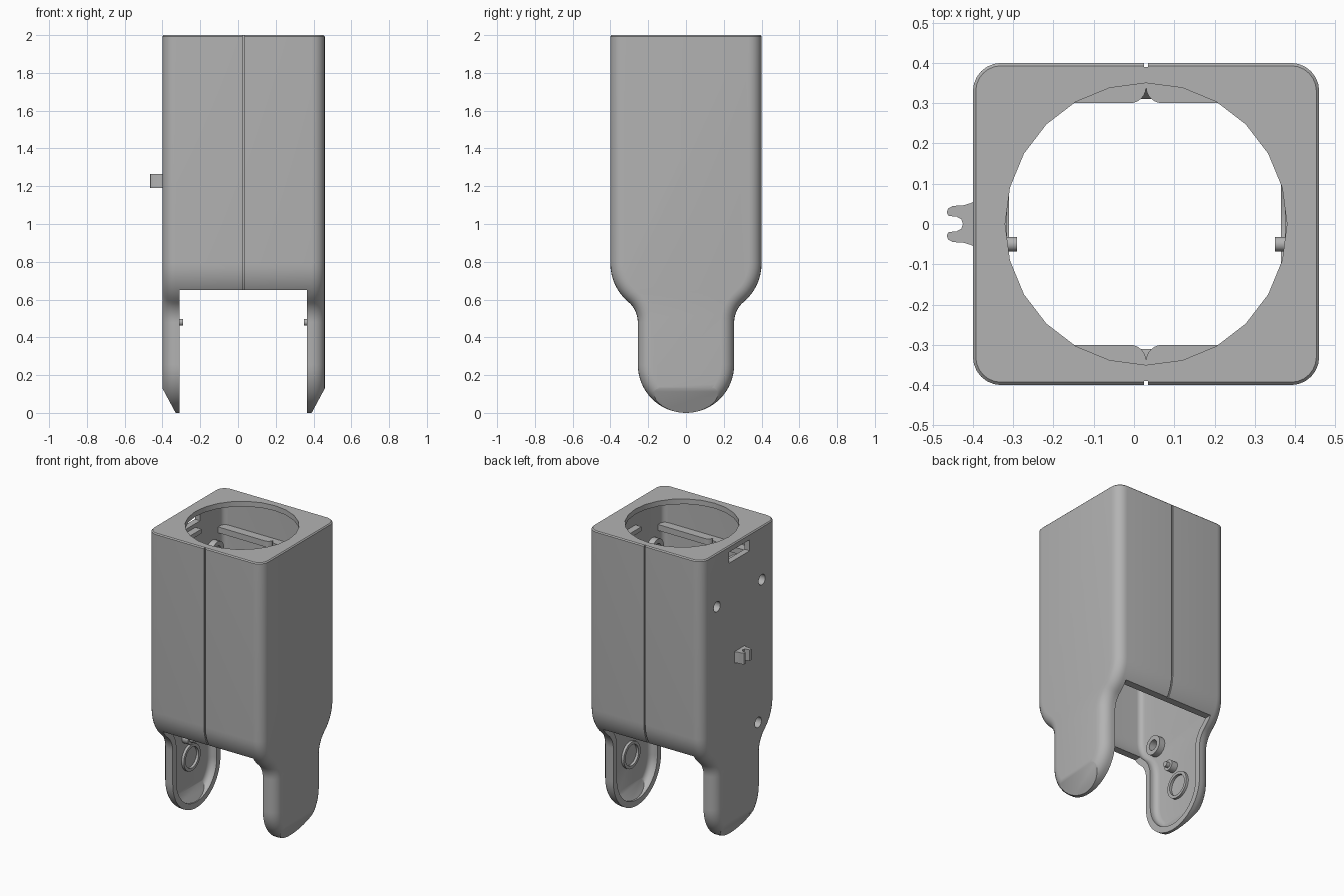
import bpy, bmesh
from math import sin, cos, pi, radians
from mathutils import Matrix, Vector

if "Cube" in bpy.data.objects:
    bpy.data.objects.remove(bpy.data.objects["Cube"])

MID = 0.03            # x of the centre plane
HALF = 0.43           # half width in x
WALL = 0.04

grey = bpy.data.materials.new("plain_grey")
grey.use_nodes = True
grey.diffuse_color = (0.45, 0.45, 0.45, 1)
grey.node_tree.nodes["Principled BSDF"].inputs["Base Color"].default_value = grey.diffuse_color


def finish(bm, name):
    bmesh.ops.recalc_face_normals(bm, faces=bm.faces)
    mesh = bpy.data.meshes.new(name)
    bm.to_mesh(mesh)
    bm.free()
    mesh.materials.append(grey)
    ob = bpy.data.objects.new(name, mesh)
    bpy.context.scene.collection.objects.link(ob)
    return ob


def smooth(ob, angle=32):
    bpy.ops.object.select_all(action="DESELECT")
    ob.select_set(True)
    bpy.context.view_layer.objects.active = ob
    bpy.ops.object.shade_smooth_by_angle(angle=radians(angle))


def side_profile(d):
    """Side outline (y, z), moved inward by d: round foot, S-shaped shoulder, tall body."""
    foot, theta = 0.255, radians(50.1)
    pts = []
    for i in range(17):
        a = pi / 2 * i / 16
        pts.append(((foot - d) * sin(a), foot - (foot - d) * cos(a)))
    r1, r2 = 0.14 + d, 0.264 - d
    for i in range(9):
        a = theta * i / 8
        pts.append((foot + 0.14 - r1 * cos(a), 0.48 + r1 * sin(a)))
    for i in range(1, 9):
        a = theta * (1 - i / 8)
        pts.append((0.136 + r2 * cos(a), 0.79 - r2 * sin(a)))
    pts.append((0.4 - d, 2.3))
    return pts + [(-y, z) for y, z in reversed(pts[1:])]


def loft(half, d, r, top, chamfer=None):
    """Solid of the side outline across x, with ends rounded by r and cut off at top."""
    steps = 6
    ends = [(half - r + r * sin(pi / 2 * k / steps), d + r - r + r * (1 - cos(pi / 2 * k / steps)))
            for k in range(steps + 1)] if r else [(half, d)]
    rings = [(-x, o) for x, o in reversed(ends)] + ends
    bm = bmesh.new()
    loops = [[bm.verts.new((MID + x, y, z)) for y, z in side_profile(o)] for x, o in rings]
    n = len(loops[0])
    for a, b in zip(loops, loops[1:]):
        for i in range(n):
            j = (i + 1) % n
            bm.faces.new((a[i], a[j], b[j], b[i]))
    bm.faces.new(loops[0])
    bm.faces.new(loops[-1])
    bmesh.ops.recalc_face_normals(bm, faces=bm.faces)
    cuts = [((0, 0, top), (0, 0, 1))]
    if chamfer is not None:
        cuts += [((MID + s * (HALF - chamfer), 0, 0.13), (s * 0.13, 0, -0.07)) for s in (-1, 1)]
    for co, no in cuts:
        res = bmesh.ops.bisect_plane(bm, geom=bm.verts[:] + bm.edges[:] + bm.faces[:], dist=1e-5,
                                     plane_co=co, plane_no=Vector(no).normalized(), clear_outer=True)
        edges = [e for e in res["geom_cut"] if isinstance(e, bmesh.types.BMEdge)]
        bmesh.ops.holes_fill(bm, edges=edges, sides=0)
    return bm


def box(name, x, y, z):
    bm = bmesh.new()
    mat = Matrix.Translation([(p[0] + p[1]) / 2 for p in (x, y, z)])
    mat = mat @ Matrix.Diagonal([p[1] - p[0] for p in (x, y, z)] + [1])
    bmesh.ops.create_cube(bm, size=1, matrix=mat)
    return finish(bm, name)


def rod(name, r, length, centre, axis="X", segments=24):
    bm = bmesh.new()
    turn = Matrix.Rotation(pi / 2, 4, "Y") if axis == "X" else Matrix()
    bmesh.ops.create_cone(bm, cap_ends=True, segments=segments, radius1=r, radius2=r, depth=length,
                          matrix=Matrix.Translation(centre) @ turn)
    return finish(bm, name)


def carve(ob, *cutters):
    """Subtract the cutters, keep the result as plain mesh and drop the cutters."""
    for c in cutters:
        c.hide_render = True
        m = ob.modifiers.new("cut", "BOOLEAN")
        m.operation, m.solver, m.object = "DIFFERENCE", "EXACT", c
    mesh = bpy.data.meshes.new_from_object(ob.evaluated_get(bpy.context.evaluated_depsgraph_get()))
    ob.modifiers.clear()
    ob.data = mesh
    for c in cutters:
        bpy.data.objects.remove(c)


def prism(name, outline, z0, z1):
    bm = bmesh.new()
    face = bm.faces.new([bm.verts.new((x, y, z0)) for x, y in outline])
    ext = bmesh.ops.extrude_face_region(bm, geom=[face])["geom"]
    bmesh.ops.translate(bm, vec=(0, 0, z1 - z0), verts=[v for v in ext if isinstance(v, bmesh.types.BMVert)])
    return finish(bm, name)


# Hollow housing with two legs
bm = loft(HALF, 0, 0.07, 2, chamfer=0)
rim = [e for e in bm.edges if all(abs(v.co.z - 2) < 1e-4 for v in e.verts)]
bmesh.ops.bevel(bm, geom=rim, offset=0.007, segments=1, affect="EDGES")
housing = finish(bm, "housing_shell")
cavity = finish(loft(HALF - WALL, WALL, 0.035, 1.965, chamfer=0.035), "cavity_cutter")
gap = box("leg_gap_cutter", (-0.31, 0.365), (-1, 1), (-1, 0.65))
mouth = rod("mouth_cutter", 0.35, 0.4, (MID, 0, 2), "Z")
slot = box("slot_cutter", (-0.5, -0.3), (-0.11, 0.11), (1.885, 1.96))

# Seam groove following the outline on front and back
seam = loft(0.005, -0.02, 0, 2.1)
seam = finish(seam, "seam_cutter")
carve(seam, finish(loft(0.02, 0.01, 0, 2.2), "seam_core"))

SCREWS = [(-0.24, 1.64), (0.24, 1.64), (-0.2, 0.69)]
holes = [rod("screw_cutter", 0.035, 0.3, (-0.4, y, z)) for y, z in SCREWS]
carve(housing, cavity, gap, mouth, slot, seam, *holes)
smooth(housing)

# Fittings on the inside of both side walls
for s, side in ((-1, "right"), (1, "left")):
    def at(inset):
        return MID + s * (HALF - inset)
    for i, (y, z) in enumerate(SCREWS):
        boss = rod(f"screw_boss_{side}_{i}", 0.065, 0.042, (at(0.06), y, z))
        carve(boss, rod("bore", 0.035, 0.2 if s < 0 else 0.03, (at(0.075), y, z)))
        smooth(boss)
    ring = rod(f"pivot_ring_{side}", 0.09, 0.02, (at(0.047), 0, 0.33))
    carve(ring, rod("bore", 0.07, 0.1, (at(0.047), 0, 0.33)))
    smooth(ring)
    smooth(rod(f"pin_base_{side}", 0.036, 0.05, (at(0.06), -0.05, 0.48)))
    smooth(rod(f"pin_{side}", 0.018, 0.075, (at(0.0725), -0.05, 0.48)))
    lo, hi = sorted((at(0.035), at(0.085)))
    box(f"clip_block_{side}", (lo, hi), (-0.06, 0.06), (1.83, 1.86))

    # Stiffening ribs with a rounded end at the seam
    for f, face in ((-1, "front"), (1, "back")):
        arc = [(MID + s * (0.04 - 0.04 * sin(a)), f * (0.34 - 0.04 * cos(a)))
               for a in (pi / 2 * k / 6 for k in range(7))]
        outline = [(at(0.03), f * 0.302)] + arc + [(MID, f * 0.37), (at(0.03), f * 0.37)]
        prism(f"rib_{face}_{side}", outline, 1.73, 1.77)

# Forked tab on the outside of the right wall
half_tab = [(-0.39, 0.06), (-0.405, 0.052), (-0.425, 0.046), (-0.45, 0.045), (-0.462, 0.038),
            (-0.465, 0.028), (-0.46, 0.02), (-0.44, 0.018), (-0.429, 0.012), (-0.425, 0)]
prism("forked_tab", half_tab + [(x, -y) for x, y in reversed(half_tab[:-1])], 1.19, 1.265)
